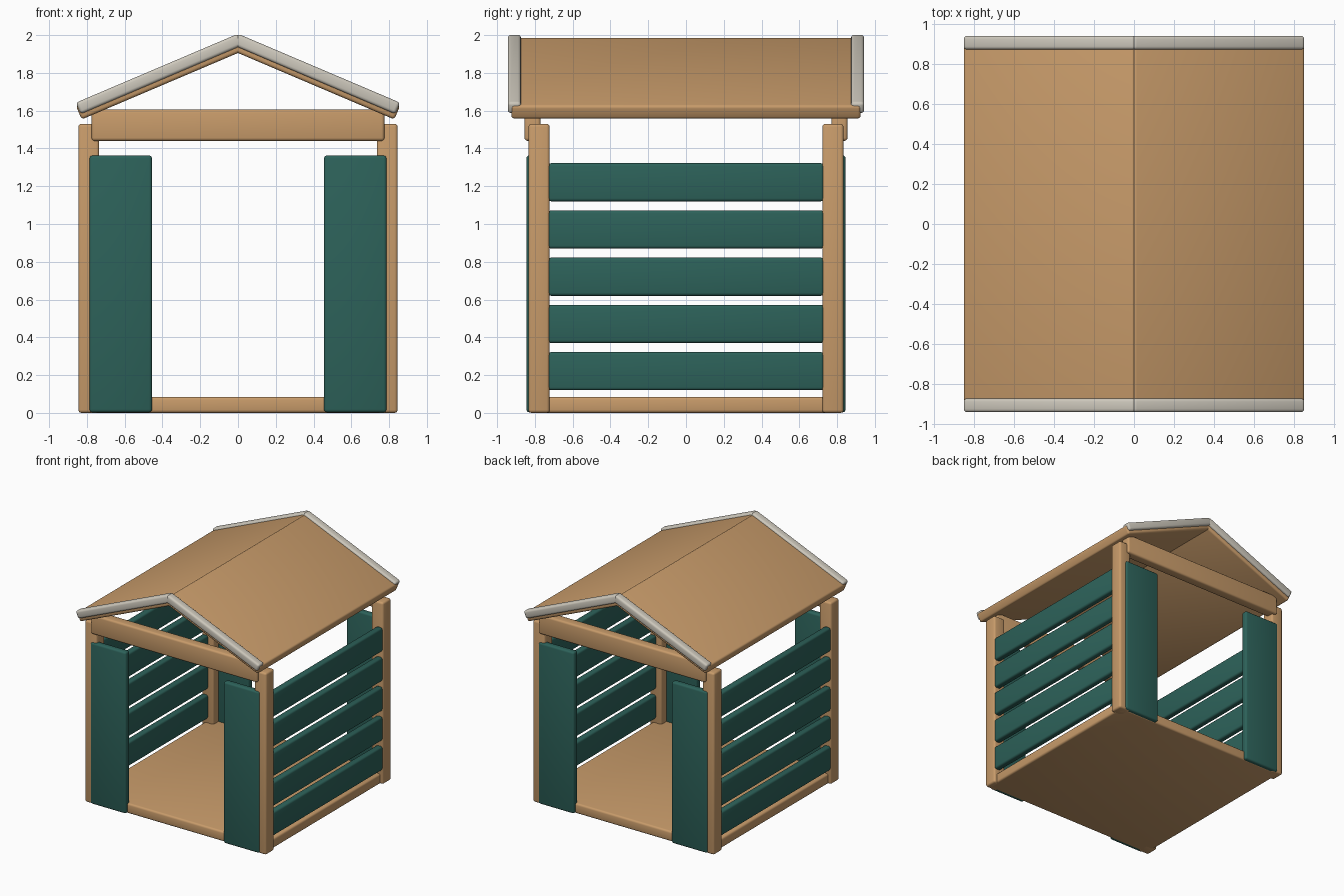
import bpy, bmesh, math
from mathutils import Matrix, Vector

if "Cube" in bpy.data.objects:
    bpy.data.objects.remove(bpy.data.objects["Cube"])


def material(name, rgb):
    m = bpy.data.materials.new(name)
    m.diffuse_color = (*rgb, 1)
    m.use_nodes = True
    m.node_tree.nodes["Principled BSDF"].inputs["Base Color"].default_value = m.diffuse_color
    return m


WOOD = material("light_wood", (0.58, 0.33, 0.145))
TEAL = material("dark_teal", (0.026, 0.122, 0.102))
TRIM = material("warm_grey", (0.61, 0.575, 0.50))


def board(name, lo, hi, mat, bevel=0.016, matrix=Matrix.Identity(4)):
    """Rounded board between two corners, optionally transformed."""
    lo, hi = Vector(lo), Vector(hi)
    bm = bmesh.new()
    bmesh.ops.create_cube(bm, size=1)
    bmesh.ops.scale(bm, vec=hi - lo, verts=bm.verts)
    bmesh.ops.translate(bm, vec=(lo + hi) / 2, verts=bm.verts)
    bmesh.ops.bevel(bm, geom=bm.edges[:], offset=bevel, segments=3,
                    profile=0.5, affect='EDGES')
    bm.transform(matrix)
    bmesh.ops.recalc_face_normals(bm, faces=bm.faces)
    me = bpy.data.meshes.new(name)
    bm.to_mesh(me)
    bm.free()
    me.materials.append(mat)
    ob = bpy.data.objects.new(name, me)
    bpy.context.collection.objects.link(ob)
    bpy.ops.object.select_all(action='DESELECT')
    ob.select_set(True)
    bpy.context.view_layer.objects.active = ob
    bpy.ops.object.shade_smooth_by_angle(angle=math.radians(40))
    return ob


def span(sign, a, b):
    """Mirror an interval to the chosen side."""
    return sorted((sign * a, sign * b))


# Floor
board("floor", (-0.82, -0.82, 0), (0.82, 0.82, 0.085), WOOD)

ENDS = (("front", -1), ("back", 1))
SIDES = (("left", -1), ("right", 1))

for end, sy in ENDS:
    # Cross beam under the gable
    y0, y1 = span(sy, 0.77, 0.855)
    board(f"{end}_beam", (-0.775, y0, 1.44), (0.775, y1, 1.605), WOOD)
    for side, sx in SIDES:
        # Corner post
        x0, x1 = span(sx, 0.735, 0.845)
        y0, y1 = span(sy, 0.722, 0.834)
        board(f"{end}_{side}_post", (x0, y0, 0), (x1, y1, 1.53), WOOD)
        # Upright panel beside the doorway
        x0, x1 = span(sx, 0.455, 0.787)
        y0, y1 = span(sy, 0.79, 0.845)
        board(f"{end}_{side}_panel", (x0, y0, 0.003), (x1, y1, 1.363), TEAL)

# Wall slats
for side, sx in SIDES:
    x0, x1 = span(sx, 0.785, 0.841)
    for i in range(5):
        z = 0.12 + 0.25 * i
        board(f"{side}_slat_{i + 1}", (x0, -0.73, z), (x1, 0.73, z + 0.202), TEAL)

# Pitched roof boards and gable trim, hung from the ridge line
pitch = math.atan(0.425)
length = 0.858 / math.cos(pitch)
for side, sx in SIDES:
    x0, x1 = span(sx, 0, length)
    tilt = Matrix.Rotation(sx * pitch, 4, 'Y')
    board(f"{side}_roof", (x0, -0.925, -0.078), (x1, 0.925, 0), WOOD,
          matrix=Matrix.Translation((0, 0, 1.99)) @ tilt)
    for end, sy in ENDS:
        y0, y1 = span(sy, 0.874, 0.943)
        board(f"{end}_{side}_roof_trim", (x0, y0, -0.065), (x1, y1, 0), TRIM,
              matrix=Matrix.Translation((0, 0, 2.007)) @ tilt)
